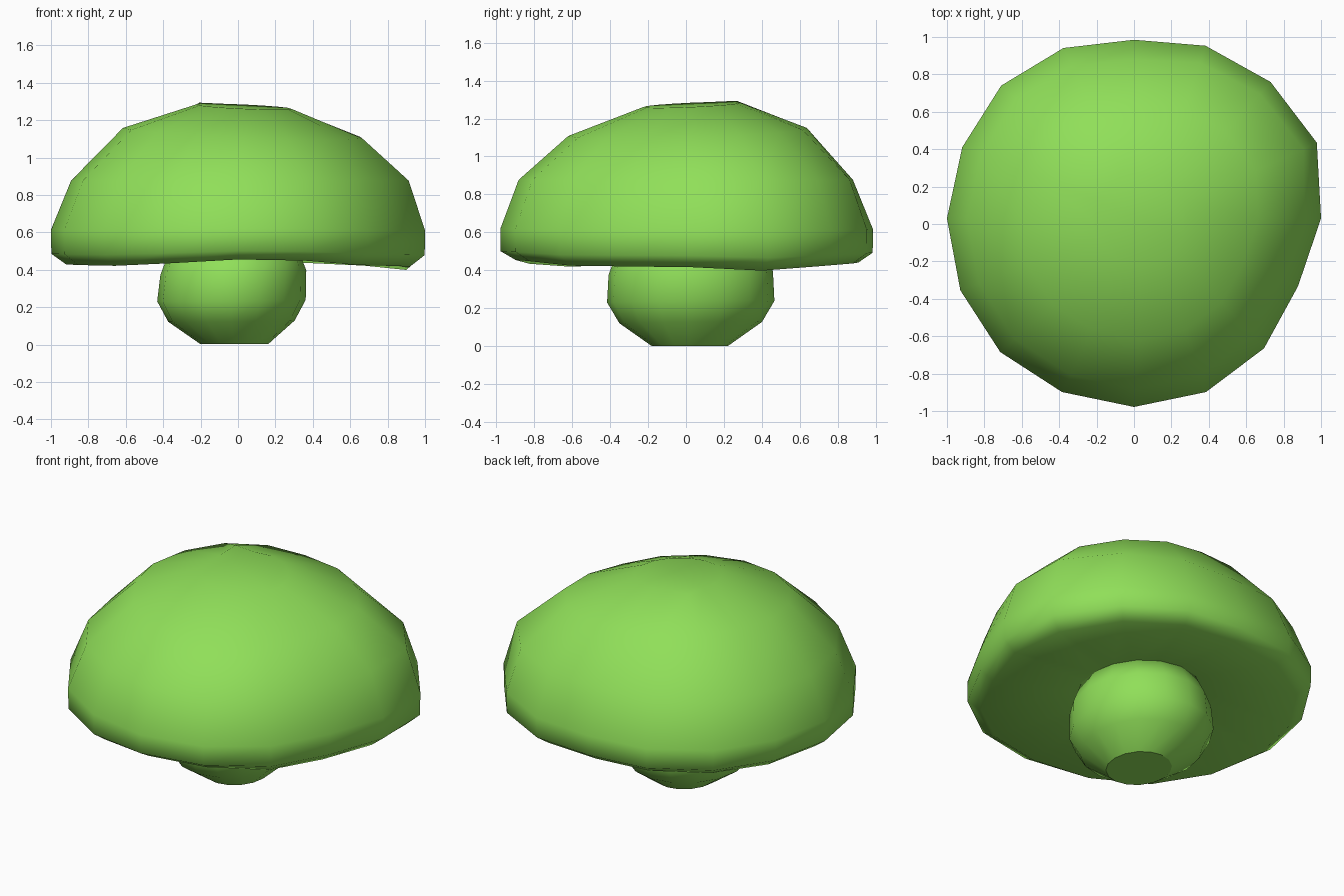
import bpy, bmesh, math

if "Cube" in bpy.data.objects:
    bpy.data.objects.remove(bpy.data.objects["Cube"])

SIDES = 16
# slight irregularity of the rim, starting at +x and going counter-clockwise
WOBBLE = [1, 1.058, 1.032, .999, .955, .986, 1.004, .994,
          1, 1.005, 1.011, 1.005, 1.008, 1.005, .983, .949]
RIM_DZ = [-.02, -.038, -.015, 0, .005, .005, 0, -.008,
          -.008, -.012, -.016, -.002, .018, .012, -.012, -.016]

green = bpy.data.materials.new("green")
green.diffuse_color = (0.28, 0.74, 0.10, 1)
green.use_nodes = True
green.node_tree.nodes["Principled BSDF"].inputs["Base Color"].default_value = green.diffuse_color


def loft(name, rings, stretch_y=1.0, bump=None):
    """rings: (radius, z, centre x, centre y, tilt x, tilt y, wobble, rim)
    bump: (vertex index, amount) pushes one top-ring corner outward"""
    bm = bmesh.new()
    loops = []
    for n, (r, z, cx, cy, tx, ty, wob, rim) in enumerate(rings):
        loop = []
        for i in range(SIDES):
            a = 2 * math.pi * i / SIDES
            rr = r * (1 + (WOBBLE[i] - 1) * wob)
            if bump and n == len(rings) - 1 and i == bump[0]:
                rr += bump[1]
            x, y = rr * math.cos(a), rr * math.sin(a) * stretch_y
            loop.append(bm.verts.new(
                (cx + x, cy + y, z + tx * x + ty * y + rim * RIM_DZ[i])))
        loops.append(loop)
    for lo, hi in zip(loops, loops[1:]):
        for i in range(SIDES):
            j = (i + 1) % SIDES
            bm.faces.new((lo[i], lo[j], hi[j], hi[i]))
    base = bm.faces.new(loops[0])
    bm.faces.new(loops[-1])
    for e in base.edges:          # crisp edge round the base
        e.smooth = False
    bmesh.ops.recalc_face_normals(bm, faces=bm.faces)
    me = bpy.data.meshes.new(name)
    bm.to_mesh(me)
    bm.free()
    me.materials.append(green)
    ob = bpy.data.objects.new(name, me)
    bpy.context.collection.objects.link(ob)
    for p in me.polygons:
        p.use_smooth = True
    return ob


# domed cap with rounded rim and shallow underside
loft("mushroom_cap", [
    (.33, .520, -.02, .02, 0, 0, 0, 0),
    (.920, .437, 0, .03, 0, 0, 1, 1),
    (.998, .490, 0, .03, 0, 0, 1, .6),
    (1.00, .615, 0, .03, 0, 0, 1, .2),
    (.902, .877, .01, .03, 0, 0, 1.3, 0),
    (.64, 1.130, .025, .025, -.044, .034, 1, 0),
    (.255, 1.272, .03, .03, -.045, .045, 0, 0),
], bump=(6, .08))

# squat bulbous stem with flat base, slightly longer front to back
loft("mushroom_stem", [
    (.182, .003, -.02, .02, 0, 0, 0, 0),
    (.338, .125, -.035, .025, .01, .01, 0, 0),
    (.397, .235, -.035, .025, .01, .01, 0, 0),
    (.390, .385, -.025, .025, .03, .02, 0, 0),
    (.335, .525, -.02, .02, 0, 0, 0, 0),
], stretch_y=1.11)
